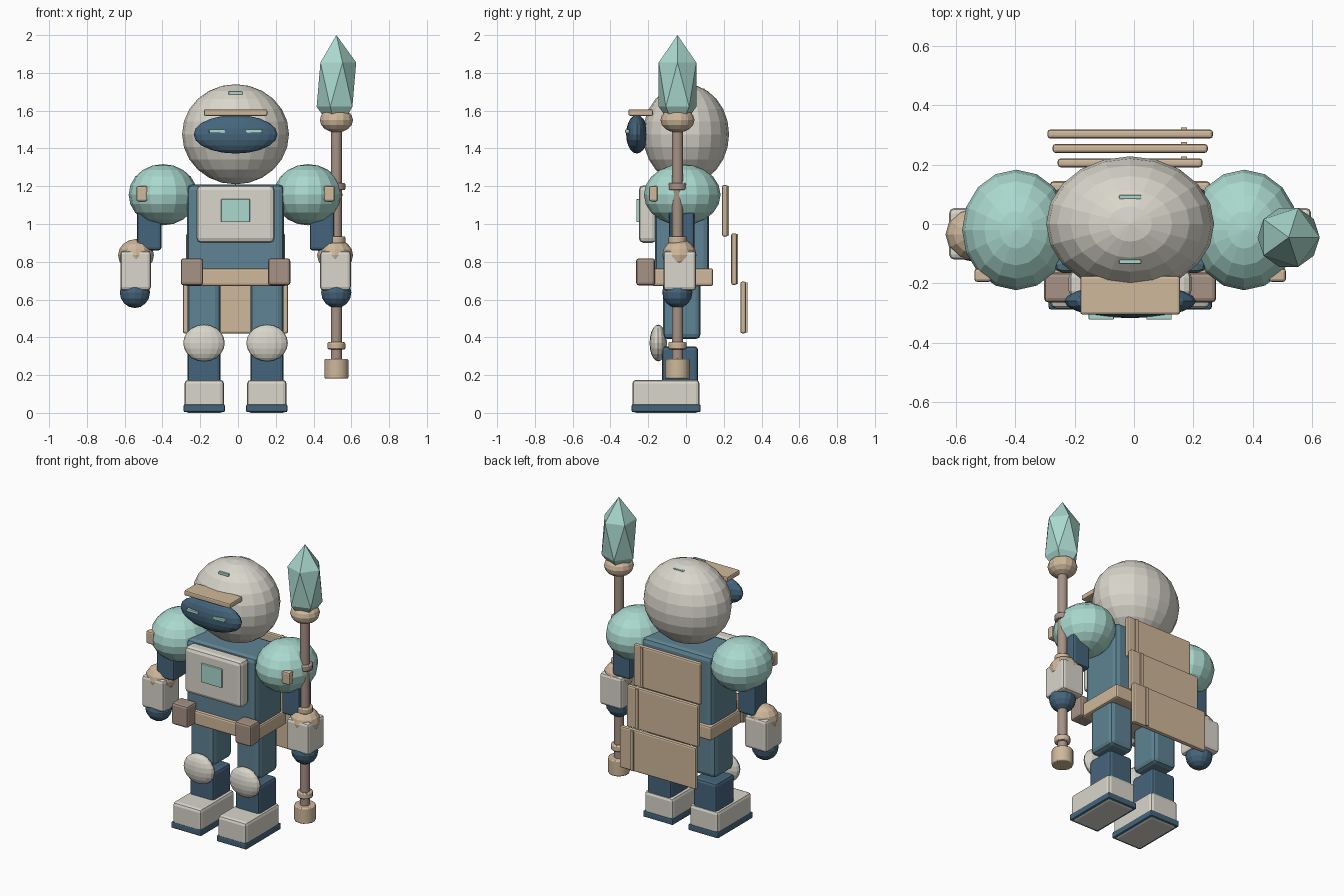
import bpy
import math

if "Cube" in bpy.data.objects:
    bpy.data.objects.remove(bpy.data.objects["Cube"])


def srgb(r, g, b):
    return tuple(((c / 255 + 0.055) / 1.055) ** 2.4 for c in (r, g, b)) + (1.0,)


def material(name, *rgb):
    m = bpy.data.materials.new(name)
    m.diffuse_color = srgb(*rgb)
    m.use_nodes = True
    m.node_tree.nodes["Principled BSDF"].inputs["Base Color"].default_value = m.diffuse_color
    return m


WHITE = material("off_white", 217, 214, 203)
STEEL = material("steel_blue", 94, 131, 147)
NAVY = material("dark_blue", 69, 101, 124)
TEAL = material("pale_teal", 170, 217, 206)
TAN = material("tan", 207, 184, 155)
BROWN = material("brown", 166, 146, 133)

CX = -0.013  # body mid-line


def finish(name, mat, bevel=0.0, segments=2):
    ob = bpy.context.object
    ob.name = name
    ob.data.materials.append(mat)
    bpy.ops.object.transform_apply(location=False, rotation=True, scale=True)
    if bevel:
        mod = ob.modifiers.new("bevel", 'BEVEL')
        mod.width = bevel
        mod.segments = segments
    return ob


def box(name, mat, x, y, z, bevel=0.015):
    """Box from (min, max) ranges."""
    mid = [(a + b) / 2 for a, b in (x, y, z)]
    bpy.ops.mesh.primitive_cube_add(size=1, location=mid)
    bpy.context.object.scale = [b - a for a, b in (x, y, z)]
    return finish(name, mat, bevel)


def ball(name, mat, loc, radii, seg=16, rings=10):
    bpy.ops.mesh.primitive_uv_sphere_add(segments=seg, ring_count=rings, radius=1, location=loc)
    bpy.context.object.scale = radii
    return finish(name, mat)


def rod(name, mat, r, z0, z1, bevel=0.0, sides=14):
    bpy.ops.mesh.primitive_cylinder_add(vertices=sides, radius=r, depth=z1 - z0,
                                        location=(SX, SY, (z0 + z1) / 2))
    ob = finish(name, mat, bevel)
    bpy.ops.object.shade_smooth_by_angle(angle=math.radians(40))
    return ob


def mirrored(side, a, b):
    """Range a..b measured outward from the mid-line on one side."""
    return tuple(sorted((CX + side * a, CX + side * b)))


# Head with visor, brow and crown marks
ball("head", WHITE, (CX, 0.0, 1.475), (0.283, 0.228, 0.265), 20, 12)
ball("visor", NAVY, (CX, -0.26, 1.475), (0.222, 0.057, 0.102), 20, 10)
box("brow", TAN, (CX - 0.168, CX + 0.168), (-0.305, -0.175), (1.573, 1.607), 0.008)
box("crown_mark_front", TEAL, (CX - 0.037, CX + 0.037), (-0.135, -0.12), (1.685, 1.703), 0.004)
box("crown_mark_back", TEAL, (CX - 0.037, CX + 0.037), (0.083, 0.098), (1.700, 1.718), 0.004)

# Torso, chest plate and belt
box("torso", STEEL, (CX - 0.257, CX + 0.257), (-0.165, 0.123), (0.68, 1.21), 0.03)
box("chest_plate", WHITE, (CX - 0.207, CX + 0.207), (-0.25, -0.155), (0.90, 1.205), 0.025)
box("chest_panel", TEAL, (CX - 0.076, CX + 0.076), (-0.263, -0.245), (1.01, 1.132), 0.004)
box("belt", TAN, (CX - 0.27, CX + 0.27), (-0.185, 0.144), (0.672, 0.765), 0.012)

# Three stepped back plates, each with a raised seam
for i in range(3):
    half = 0.244 + 0.0175 * i
    y = 0.206 + 0.0485 * i
    z = 1.07 - 0.256 * i
    box(f"back_plate_{i + 1}", TAN, (CX - half, CX + half), (y - 0.015, y + 0.015),
        (z - 0.137, z + 0.137), 0.01)
    box(f"back_seam_{i + 1}", TAN, (0.158, 0.178), (y + 0.01, y + 0.022),
        (z - 0.132, z + 0.132), 0)

# Paired parts
for side, tag in ((-1, "left"), (1, "right")):
    def span(a, b):
        return mirrored(side, a, b)

    def at(dx, y, z):
        return (CX + side * dx, y, z)

    box(f"eye_{tag}", TEAL, span(0.055, 0.14), (-0.322, -0.29), (1.482, 1.5), 0.003)
    box(f"pouch_{tag}", BROWN, span(0.172, 0.29), (-0.264, -0.164), (0.675, 0.818), 0.014)
    # Legs
    box(f"thigh_{tag}", STEEL, span(0.08, 0.254), (-0.122, 0.078), (0.39, 0.72), 0.028)
    box(f"shin_{tag}", NAVY, span(0.08, 0.254), (-0.127, 0.064), (0.14, 0.352), 0.018)
    ball(f"knee_{tag}", WHITE, at(0.167, -0.147, 0.37), (0.11, 0.046, 0.097), 16, 10)
    box(f"boot_{tag}", WHITE, span(0.061, 0.27), (-0.284, 0.072), (0.0, 0.175), 0.02)
    box(f"sole_{tag}", NAVY, span(0.056, 0.275), (-0.288, 0.077), (0.004, 0.045), 0.008)
    # Arms
    ball(f"shoulder_{tag}", TEAL, at(0.384, -0.02, 1.155), (0.182, 0.203, 0.162), 16, 10)
    box(f"shoulder_badge_{tag}", TAN, span(0.467, 0.525), (-0.195, -0.15), (1.12, 1.202), 0.01)
    box(f"upper_arm_{tag}", NAVY, span(0.393, 0.522), (-0.09, 0.045), (0.86, 1.14), 0.015)
    ball(f"elbow_{tag}", TAN, at(0.527, -0.035, 0.835), (0.095, 0.09, 0.085), 12, 8)
    box(f"gauntlet_{tag}", WHITE, span(0.448, 0.61), (-0.12, 0.054), (0.648, 0.858), 0.018)
    ball(f"hand_{tag}", NAVY, at(0.533, -0.046, 0.638), (0.082, 0.08, 0.083), 14, 8)

# Spear held in one hand
SX, SY = 0.521, -0.045
rod("spear_shaft", BROWN, 0.03, 0.25, 1.52)
rod("spear_pommel", TAN, 0.065, 0.182, 0.285, 0.006)
for i, z in enumerate((0.355, 0.915, 1.198)):
    rod(f"spear_collar_{i + 1}", TAN if i < 2 else BROWN, 0.048, z - 0.019, z + 0.019, 0.006)
ball("spear_socket", TAN, (SX, SY, 1.55), (0.09, 0.09, 0.066), 14, 8)
bpy.ops.mesh.primitive_ico_sphere_add(subdivisions=1, radius=1, location=(SX, SY, 1.738))
bpy.context.object.scale = (0.117, 0.117, 0.262)
finish("spear_crystal", TEAL)
